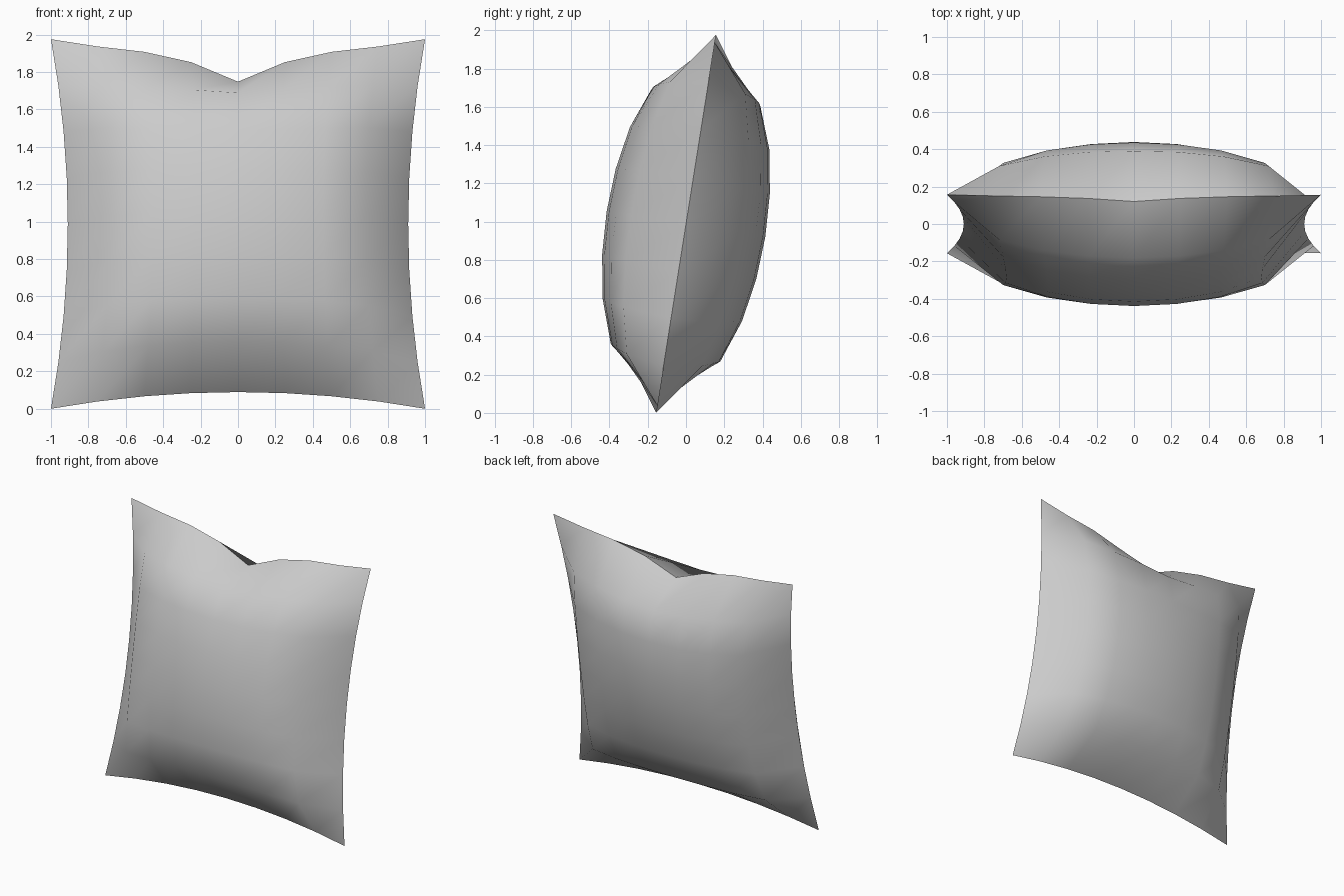
import bpy, bmesh, math
from mathutils import Matrix

if "Cube" in bpy.data.objects:
    bpy.data.objects.remove(bpy.data.objects["Cube"])

N = 8            # cells along each side
HALF = 0.42      # half thickness at the centre
PINCH = 0.09     # how far the seams curve inwards
CHOP = 0.14      # depth of the dent in the top seam
TILT = math.radians(9)


def pillow_point(u, v, side):
    x = u * (1 - PINCH * (1 - v * v))
    z = v * (1 - PINCH * (1 - u * u))
    z -= CHOP * math.exp(-20 * u * u) * max(v, 0) ** 7
    puff = HALF * (max(0, 1 - u * u) * max(0, 1 - v * v)) ** 0.45
    return (x, side * puff, z)


bm = bmesh.new()

# Front and back puffed panels, sewn together along the outer seam
for side in (-1, 1):
    grid = [[bm.verts.new(pillow_point(2 * i / N - 1, 2 * j / N - 1, side))
             for i in range(N + 1)] for j in range(N + 1)]
    for j in range(N):
        for i in range(N):
            quad = [grid[j][i], grid[j][i + 1], grid[j + 1][i + 1], grid[j + 1][i]]
            bm.faces.new(quad if side < 0 else quad[::-1])
bmesh.ops.remove_doubles(bm, verts=bm.verts, dist=1e-5)

# Lean back and stand on the ground
bmesh.ops.transform(bm, matrix=Matrix.Rotation(-TILT, 4, 'X'), verts=bm.verts)
low = min(v.co.z for v in bm.verts)
bmesh.ops.translate(bm, vec=(0, 0, -low), verts=bm.verts)

mesh = bpy.data.meshes.new("pillow")
bm.to_mesh(mesh)
bm.free()
pillow = bpy.data.objects.new("pillow", mesh)
bpy.context.collection.objects.link(pillow)

# Smooth panels with a crisp seam
bpy.context.view_layer.objects.active = pillow
pillow.select_set(True)
bpy.ops.object.shade_smooth_by_angle(angle=math.radians(50))
